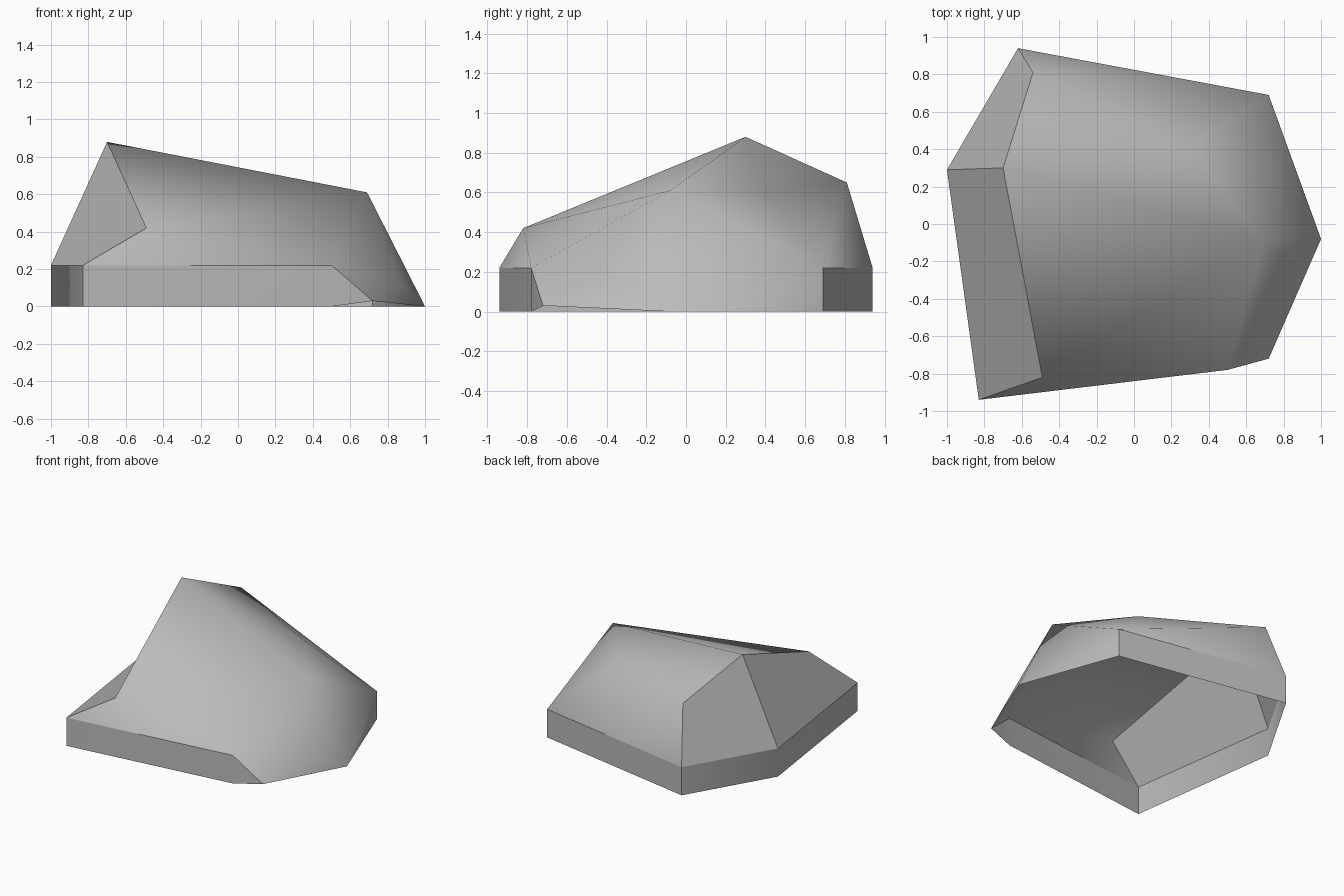
import bpy
import bmesh
import math

default_cube = bpy.data.objects.get("Cube")
if default_cube:
    bpy.data.objects.remove(default_cube, do_unlink=True)

# Rock colour
stone = bpy.data.materials.new("stone_grey")
stone.use_nodes = True
stone_colour = (0.5, 0.5, 0.5, 1)
stone.diffuse_color = stone_colour
shader = next(n for n in stone.node_tree.nodes if n.type == "BSDF_PRINCIPLED")
shader.inputs["Base Color"].default_value = stone_colour
shader.inputs["Roughness"].default_value = 0.9

bm = bmesh.new()
corner = {}


def add_corner(name, x, y, z):
    corner[name] = bm.verts.new((x, y, z))


def add_face(names):
    return bm.faces.new([corner[n] for n in names.split()])


# Footing corners, each with a matching corner on the ground
band_height = 0.22
footing = {
    "back_right": (0.72, 0.69),
    "back_left": (-0.62, 0.94),
    "left": (-1, 0.29),
    "front_left": (-0.83, -0.94),
    "front_right": (0.5, -0.78),
}
for name, (x, y) in footing.items():
    add_corner(name, x, y, band_height)
    add_corner(name + "_base", x, y, 0)

# Crown and broken right-hand corner
add_corner("rear_crown", -0.54, 0.81, 0.65)
add_corner("peak", -0.70, 0.30, 0.88)
add_corner("front_crown", -0.49, -0.82, 0.42)
add_corner("right_crown", 0.69, -0.08, 0.61)
add_corner("saddle", 0.30, 0.40, 0.61)
add_corner("right_tip", 1, -0.08, 0)
add_corner("chip", 0.72, -0.72, 0.03)
add_corner("bulge", 0.87, -0.27, 0.12)

# Upright footing band, open underneath
ring = list(footing)
for a, b in zip(ring, ring[1:]):
    add_face(f"{a}_base {b}_base {b} {a}")
    bm.edges.get((corner[a], corner[b])).smooth = False
add_face("right_tip back_right_base back_right")
add_face("front_right_base chip front_right")

# Sloping shoulders
add_face("back_right back_left rear_crown")
add_face("back_left left peak rear_crown")
add_face("left front_left front_crown peak")
add_face("front_left front_right front_crown")

# Top facets
add_face("front_crown front_right right_crown")
add_face("front_crown right_crown peak")
add_face("peak right_crown saddle")
add_face("peak saddle rear_crown")
add_face("saddle back_right rear_crown")
add_face("right_crown back_right saddle")

# Right side facets
add_face("front_right chip bulge")
add_face("chip right_tip bulge")
add_face("right_tip right_crown bulge")
add_face("front_right bulge right_crown")
add_face("right_tip back_right right_crown")

mesh = bpy.data.meshes.new("rock")
bm.to_mesh(mesh)
bm.free()
mesh.materials.append(stone)
rock = bpy.data.objects.new("rock", mesh)
bpy.context.collection.objects.link(rock)

# Soft shading across shallow facets, crisp main ridges
bpy.ops.object.select_all(action="DESELECT")
rock.select_set(True)
bpy.context.view_layer.objects.active = rock
bpy.ops.object.shade_smooth_by_angle(angle=math.radians(42), keep_sharp_edges=True)
